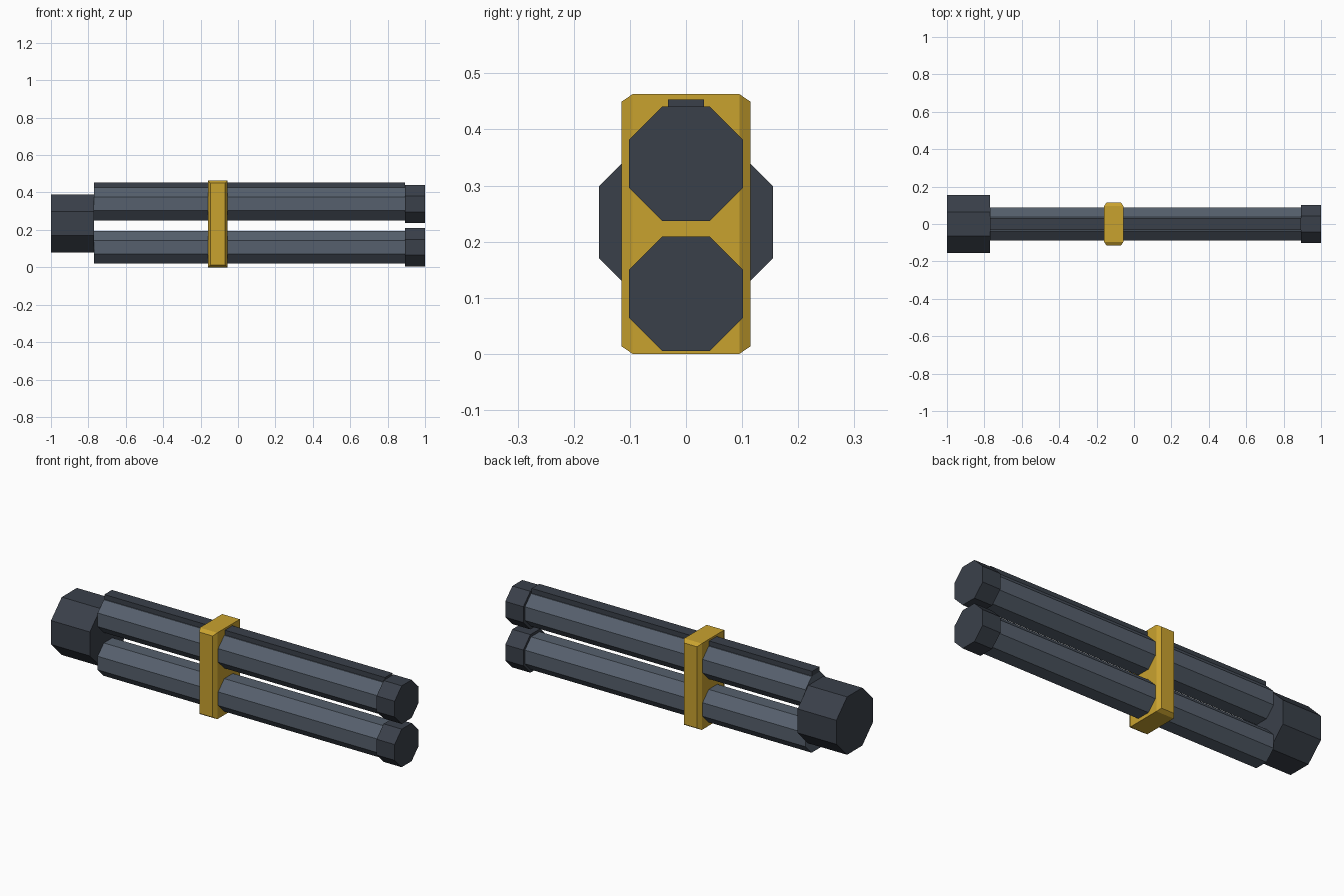
import bpy
import bmesh
import math
from mathutils import Matrix

cube = bpy.data.objects.get("Cube")
if cube:
    bpy.data.objects.remove(cube, do_unlink=True)


def material(name, hex_code):
    """Flat material from an sRGB hex code."""
    srgb = [int(hex_code[i:i + 2], 16) / 255 for i in (0, 2, 4)]
    colour = [((c + 0.055) / 1.055) ** 2.4 for c in srgb] + [1]
    mat = bpy.data.materials.new(name)
    mat.use_nodes = True
    mat.diffuse_color = colour
    bsdf = mat.node_tree.nodes["Principled BSDF"]
    bsdf.inputs["Base Color"].default_value = colour
    bsdf.inputs["Roughness"].default_value = 0.6
    return mat


slate = material("slate grey", "56606d")
dark = material("dark grey", "3a404a")
gold = material("gold", "c9a22f")


def add_object(name, bm, mat):
    bmesh.ops.recalc_face_normals(bm, faces=bm.faces)
    mesh = bpy.data.meshes.new(name)
    bm.to_mesh(mesh)
    bm.free()
    mesh.materials.append(mat)
    obj = bpy.data.objects.new(name, mesh)
    bpy.context.collection.objects.link(obj)
    return obj


def octagon_bar(name, x0, x1, z, half_width, mat):
    """Octagonal prism along x with flats facing up and sideways."""
    bm = bmesh.new()
    radius = half_width / math.cos(math.pi / 8)
    place = (Matrix.Translation(((x0 + x1) / 2, 0, z))
             @ Matrix.Rotation(math.pi / 2, 4, "Y")
             @ Matrix.Rotation(math.pi / 8, 4, "Z"))
    bmesh.ops.create_cone(bm, cap_ends=True, segments=8, radius1=radius,
                          radius2=radius, depth=x1 - x0, matrix=place)
    return add_object(name, bm, mat)


def box(name, low, high, mat):
    bm = bmesh.new()
    bmesh.ops.create_cube(bm, size=1)
    for v in bm.verts:
        for i in range(3):
            v.co[i] = low[i] if v.co[i] < 0 else high[i]
    return add_object(name, bm, mat)


BACK, FRONT = -0.77, 0.893

# Two tubes with wider end collars
for label, z in (("lower", 0.107), ("upper", 0.339)):
    octagon_bar(label + "_tube", BACK, FRONT, z, 0.088, slate)
    octagon_bar(label + "_collar", FRONT, 1.0, z, 0.102, dark)

# Rear block and top rail
octagon_bar("rear_block", -1.0, BACK, 0.235, 0.155, dark)
box("top_rail", (BACK, -0.032, 0.42), (FRONT, 0.032, 0.453), dark)

# Clamp around both tubes, with bevelled front and back faces
clamp = box("clamp", (-0.16, -0.095, 0), (-0.056, 0.095, 0.463), gold)
bm = bmesh.new()
bm.from_mesh(clamp.data)
bm.normal_update()
sides = [f for f in bm.faces if abs(f.normal.y) > 0.9]
bmesh.ops.inset_individual(bm, faces=sides, thickness=0.019, depth=0.02)
bm.to_mesh(clamp.data)
bm.free()
